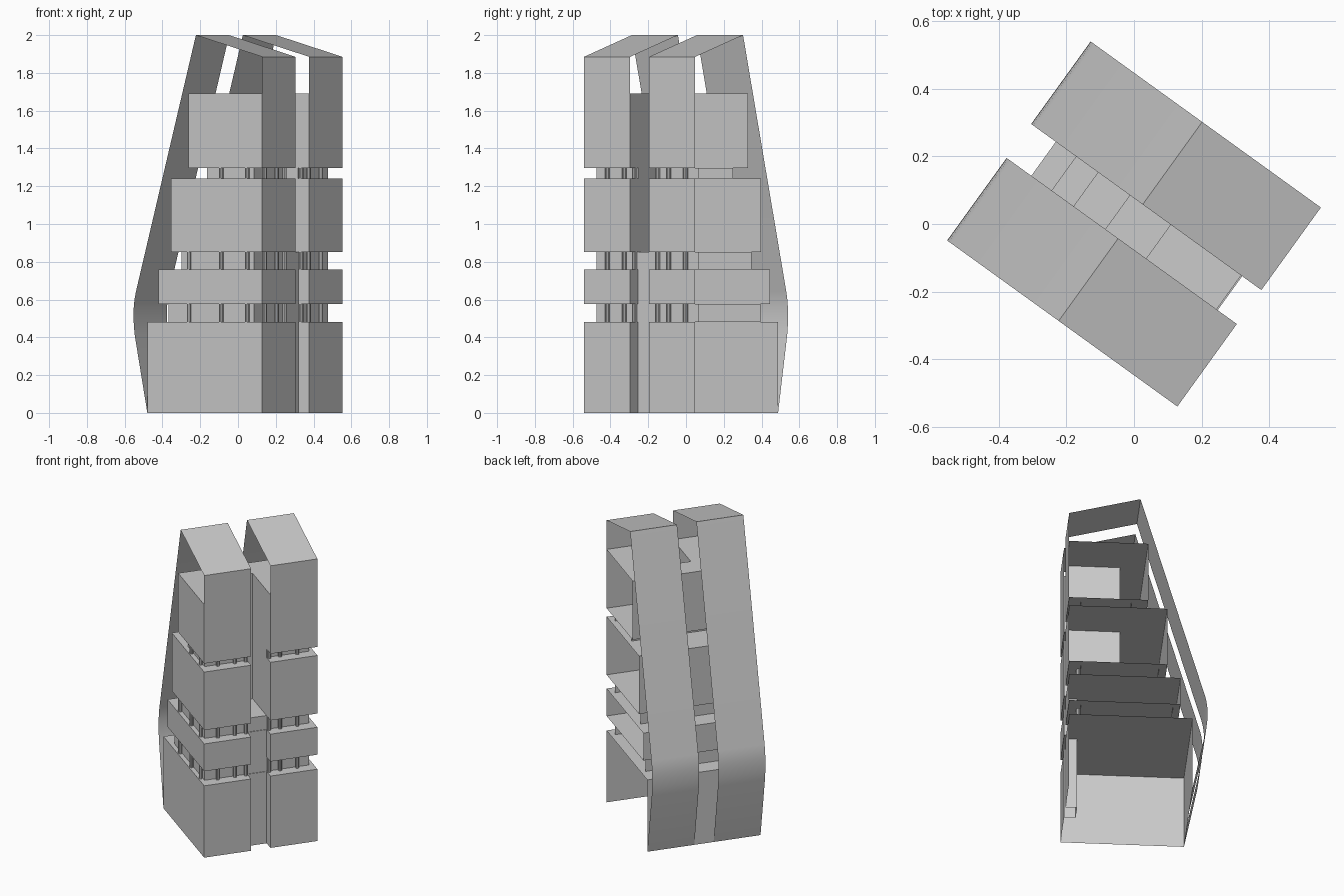
import bpy, bmesh, math

if "Cube" in bpy.data.objects:
    bpy.data.objects.remove(bpy.data.objects["Cube"])

ANGLE = math.radians(-35.8)      # whole building is turned in plan
FRONT, OUT, INNER = 0.42, 0.363, 0.062


def finish(bm, name, smooth=False):
    me = bpy.data.meshes.new(name)
    bm.to_mesh(me)
    bm.free()
    ob = bpy.data.objects.new(name, me)
    bpy.context.collection.objects.link(ob)
    ob.rotation_euler.z = ANGLE
    if smooth:
        bpy.context.view_layer.objects.active = ob
        ob.select_set(True)
        bpy.ops.object.shade_smooth_by_angle(angle=math.radians(20))
        ob.select_set(False)
    return ob


def shell(name, back, front, out, notch, z0, z1, top=True, bottom=True):
    """U-shaped storey with a notched front; the far long side is left open."""
    plan = [(back, out), (back, -out), (front, -out)]
    if notch < front:
        plan += [(front, -INNER), (notch, -INNER), (notch, INNER), (front, INNER)]
    plan.append((front, out))
    bm = bmesh.new()
    lo = [bm.verts.new((x, y, z0)) for x, y in plan]
    hi = [bm.verts.new((x, y, z1)) for x, y in plan]
    for i in range(len(plan) - 1):
        bm.faces.new((lo[i], lo[i + 1], hi[i + 1], hi[i]))
    if top:
        bm.faces.new(hi)
    if bottom:
        bm.faces.new(lo[::-1])
    finish(bm, name)


# main storeys: back, notch depth, z range
storeys = [(-0.33, 0.35, 0.0, 0.48), (-0.256, 0.35, 0.577, 0.76),
           (-0.176, 0.09, 0.852, 1.24), (-0.06, 0.09, 1.297, 1.69)]
for i, (back, notch, z0, z1) in enumerate(storeys):
    shell(f"storey_{i + 1}", back, FRONT, OUT, notch, z0, z1, bottom=i > 0)

# recessed cores between the storeys
gaps = [(-0.212, 0.35, 0.48, 0.577), (-0.128, 0.35, 0.76, 0.852), (0.04, 0.09, 1.24, 1.297)]
for i, (back, notch, z0, z1) in enumerate(gaps):
    shell(f"recess_{i + 1}", back, 0.346, 0.335, notch, z0, z1, top=i == 1, bottom=False)

# small round columns in front of the recesses
bm = bmesh.new()
for back, notch, z0, z1 in gaps:
    spots = [(0.358, s * v) for s in (-1, 1) for v in (0.075, 0.145, 0.255)]
    spots += [(u, -0.347) for u in (0.31, 0.14, -0.07) if u > back]
    for u, v in spots:
        res = bmesh.ops.create_cone(bm, cap_ends=False, segments=10,
                                    radius1=0.012, radius2=0.012, depth=z1 - z0)
        bmesh.ops.translate(bm, verts=res["verts"], vec=(u, v, (z0 + z1) / 2))
finish(bm, "columns", smooth=True)

# thin ribbons: upper front panel, sloped roof and bowed back
bow = [(-0.405, 0.64), (-0.414, 0.60), (-0.419, 0.555), (-0.42, 0.51),
       (-0.418, 0.46), (-0.412, 0.41)]
profile = [(FRONT, 1.69), (FRONT, 1.885), (-0.013, 2.0)] + bow + [(-0.33, 0.0)]
for side, name in ((-1, "ribbon_left"), (1, "ribbon_right")):
    bm = bmesh.new()
    a = [bm.verts.new((u, side * INNER, z)) for u, z in profile]
    b = [bm.verts.new((u, side * OUT, z)) for u, z in profile]
    for i in range(len(profile) - 1):
        bm.faces.new((a[i], a[i + 1], b[i + 1], b[i])[::side])
    finish(bm, name, smooth=True)
